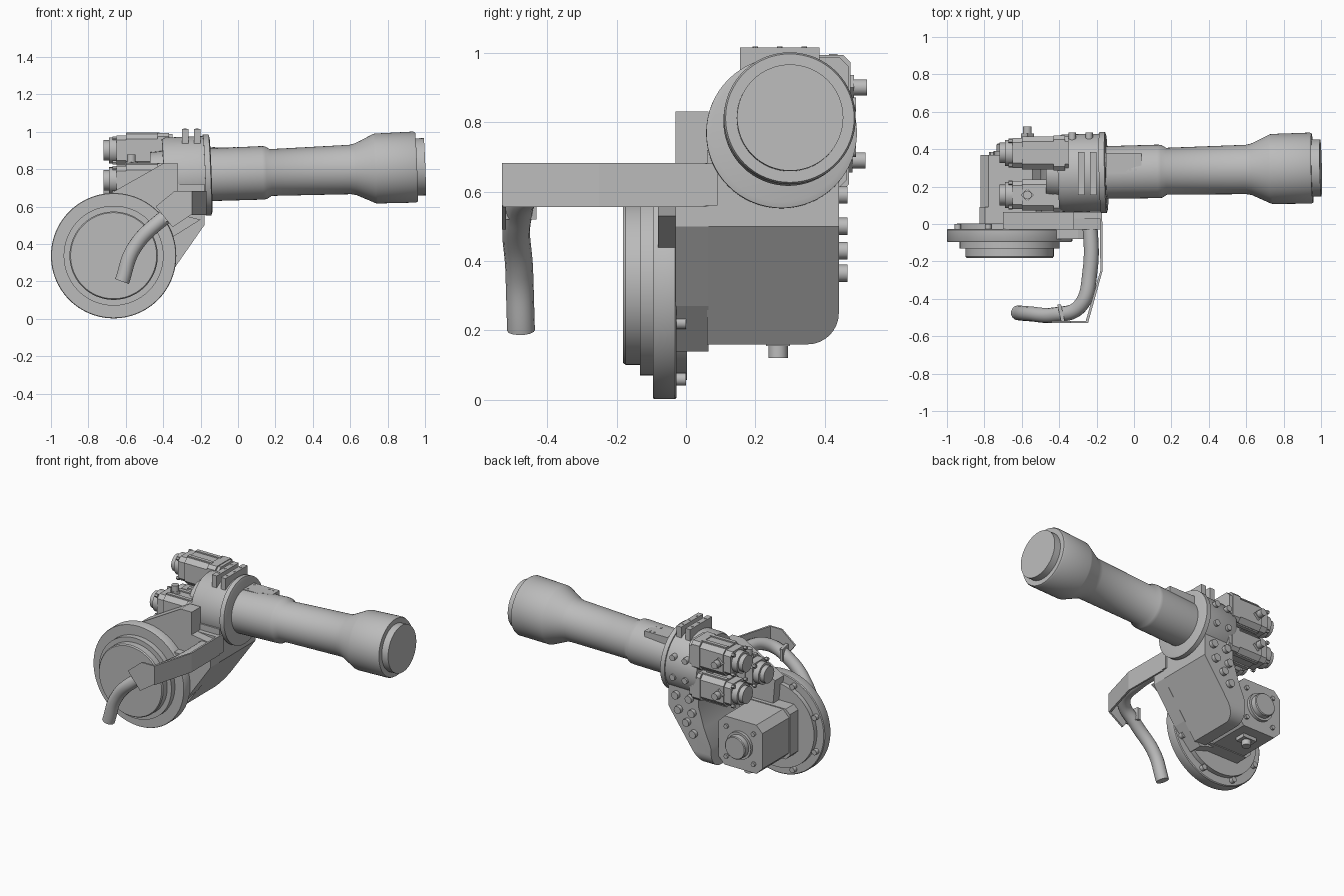
import bpy, bmesh, math
from mathutils import Vector

old = bpy.data.objects.get("Cube")
if old:
    bpy.data.objects.remove(old, do_unlink=True)

grey = bpy.data.materials.new("plain grey")
grey.use_nodes = True
grey.diffuse_color = (0.5, 0.5, 0.5, 1)
grey.node_tree.nodes["Principled BSDF"].inputs["Base Color"].default_value = (0.5, 0.5, 0.5, 1)


def finish(name, bm, smooth=False):
    bmesh.ops.recalc_face_normals(bm, faces=bm.faces)
    mesh = bpy.data.meshes.new(name)
    bm.to_mesh(mesh)
    bm.free()
    mesh.materials.append(grey)
    obj = bpy.data.objects.new(name, mesh)
    bpy.context.collection.objects.link(obj)
    if smooth:
        bpy.ops.object.select_all(action='DESELECT')
        obj.select_set(True)
        bpy.context.view_layer.objects.active = obj
        bpy.ops.object.shade_smooth_by_angle(angle=math.radians(35))
    return obj


def lathe(name, start, axis, profile, sides=48):
    """Revolve (distance, radius) pairs about an axis, with flat ends."""
    bm = bmesh.new()
    turn = Vector(axis).to_track_quat('Z', 'Y')
    rings = []
    for d, r in profile:
        ring = []
        for i in range(sides):
            a = math.tau * i / sides
            p = turn @ Vector((r * math.cos(a), r * math.sin(a), d))
            ring.append(bm.verts.new(p + Vector(start)))
        rings.append(ring)
    for lo, hi in zip(rings, rings[1:]):
        for i in range(sides):
            j = (i + 1) % sides
            bm.faces.new((lo[i], lo[j], hi[j], hi[i]))
    bm.faces.new(rings[0])
    bm.faces.new(rings[-1])
    return finish(name, bm, True)


def peg(name, start, axis, length, r, sides=16):
    return lathe(name, start, axis, [(0, r), (length, r)], sides)


def prism_mesh(points, place, lo, hi):
    """Extrude a 2D outline between two depths; place maps (u, v, depth) to space."""
    bm = bmesh.new()
    a = [bm.verts.new(place(u, v, lo)) for u, v in points]
    b = [bm.verts.new(place(u, v, hi)) for u, v in points]
    bm.faces.new(a)
    bm.faces.new(b)
    for i in range(len(a)):
        j = (i + 1) % len(a)
        bm.faces.new((a[i], a[j], b[j], b[i]))
    return bm


def along_x(u, v, d): return (d, u, v)
def along_y(u, v, d): return (u, d, v)
def along_z(u, v, d): return (u, v, d)


def box(name, x, y, z):
    return finish(name, prism_mesh([(x[0], y[0]), (x[1], y[0]), (x[1], y[1]), (x[0], y[1])],
                                   along_z, *z))


def octagon(cu, cv, half, cut):
    k = half - cut
    return [(cu + u, cv + v) for u, v in ((half, k), (k, half), (-k, half), (-half, k),
                                          (-half, -k), (-k, -half), (k, -half), (half, -k))]


# Forearm tube, slightly tilted
tube_start = Vector((-0.4, 0.27, 0.76))
tube_axis = (Vector((1.0, 0.3, 0.813)) - tube_start).normalized()
lathe("forearm_tube", tube_start, tube_axis,
      [(0.2, 0.14), (0.53, 0.143), (0.55, 0.141), (0.575, 0.125), (1.0, 0.132), (1.03, 0.138),
       (1.13, 0.185), (1.14, 0.187), (1.345, 0.19), (1.355, 0.185), (1.355, 0.153),
       (1.4, 0.153)], 64)
lathe("wrist_collar", tube_start, tube_axis,
      [(0, 0.2), (0.02, 0.208), (0.22, 0.208), (0.22, 0.217), (0.25, 0.217), (0.255, 0.2)], 64)
box("tube_top_plate", (-0.15, 0.04), (0.27, 0.38), (0.8, 0.915))
for x in (-0.13, -0.02, 0.01):
    for y in (0.29, 0.36):
        peg("plate_screw", (x, y, 0.91), (0, 0, 1), 0.008, 0.007, 8)

# Clamps over the collar
for x in (-0.3, -0.235):
    box("collar_clamp", (x, x + 0.035), (0.155, 0.385), (0.9, 1.015))
    for y in (0.2, 0.27, 0.34):
        peg("clamp_screw", (x + 0.017, y, 1.01), (0, 0, 1), 0.008, 0.008, 8)

# Elbow body with sloped face and rounded lower back corner
body = prism_mesh([(-0.18, 0.72), (-0.18, 0.5), (-0.42, 0.16), (-0.5, 0.16), (-0.49, 0.3),
                   (-0.44, 0.42), (-0.4, 0.55), (-0.4, 0.72)], along_y, 0.06, 0.44)
corner = [e for e in body.edges
          if all(v.co.y > 0.4 and v.co.z < 0.2 for v in e.verts)]
bmesh.ops.bevel(body, geom=corner, offset=0.09, segments=8, profile=0.5, affect='EDGES')
finish("elbow_body", body, True)

# Front bracket joining the disc to the elbow body
finish("front_bracket", prism_mesh(
    [(-0.7, 0.66), (-0.4, 0.83), (-0.32, 0.83), (-0.32, 0.68), (-0.18, 0.66), (-0.18, 0.5),
     (-0.34, 0.27), (-0.46, 0.14), (-0.66, 0.2)], along_y, -0.03, 0.065))
finish("bracket_rib", prism_mesh(
    [(-0.45, 0.56), (-0.3, 0.555), (-0.2, 0.53), (-0.36, 0.43), (-0.45, 0.4)],
    along_y, -0.08, 0.0))

# Shoulder disc, stepped along its axis
lathe("shoulder_disc", (-0.665, -0.182, 0.337), (0, 1, 0),
      [(0, 0.23), (0.008, 0.236), (0.05, 0.236), (0.05, 0.267), (0.087, 0.267), (0.087, 0.332),
       (0.092, 0.335), (0.15, 0.335), (0.155, 0.33), (0.155, 0.28), (0.185, 0.28)], 96)
for i in range(8):
    a = math.tau * (i + 0.5) / 8
    peg("disc_bolt", (-0.665 + 0.3 * math.cos(a), -0.03, 0.337 + 0.3 * math.sin(a)),
        (0, 1, 0), 0.03, 0.018)

# Large motor behind the disc
finish("shoulder_motor", prism_mesh(octagon(-0.66, 0.34, 0.162, 0.045), along_y, 0.08, 0.37))
finish("shoulder_motor_flange", prism_mesh(octagon(-0.66, 0.34, 0.167, 0.03), along_y, -0.01, 0.09))
lathe("shoulder_motor_cap", (-0.66, 0.37, 0.34), (0, 1, 0),
      [(0, 0.09), (0.02, 0.09), (0.02, 0.075), (0.055, 0.075), (0.06, 0.07)], 32)
for sx in (-1, 1):
    for sz in (-1, 1):
        peg("shoulder_motor_bolt", (-0.66 + 0.1 * sx, 0.365, 0.34 + 0.1 * sz),
            (0, 1, 0), 0.02, 0.015, 6)
box("shoulder_plug_base", (-0.7, -0.6), (0.23, 0.3), (0.155, 0.2))
peg("shoulder_plug", (-0.65, 0.265, 0.16), (0, 0, -1), 0.04, 0.028)


# Three wrist motors facing back along -x
def wrist_motor(label, y, z, half, plug):
    finish(label + "_motor_body", prism_mesh(octagon(y, z, half, 0.028), along_x, -0.6, -0.35))
    finish(label + "_motor_flange", prism_mesh(octagon(y, z, half + 0.005, 0.02),
                                               along_x, -0.43, -0.37))
    finish(label + "_motor_end", prism_mesh(octagon(y, z, half - 0.008, 0.025),
                                            along_x, -0.65, -0.59))
    lathe(label + "_motor_cap", (-0.64, y, z), (-1, 0, 0),
          [(0, 0.07), (0.05, 0.07), (0.05, 0.055), (0.08, 0.055)], 32)
    for s in (-1, 1):
        for t in (-1, 1):
            k = half * 0.5
            box(label + "_motor_rail", (-0.6, -0.42), (y + s * k - 0.012, y + s * k + 0.012),
                (z + t * half - 0.008, z + t * half + 0.008))
            peg(label + "_motor_bolt", (-0.65, y + s * 0.065, z + t * 0.065),
                (-1, 0, 0), 0.02, 0.012, 6)
    p = Vector((-0.57, y, z)) + Vector(plug) * (half - 0.015)
    peg(label + "_plug_base", p, plug, 0.03, 0.035, 4)
    peg(label + "_plug", p, plug, 0.068, 0.023)


wrist_motor("upper", 0.38, 0.9, 0.088, (0, 1, 0))
wrist_motor("lower", 0.38, 0.69, 0.084, (0, 1, 0))
wrist_motor("front", 0.155, 0.74, 0.084, (0, 0, 1))
lathe("wrist_gear_cover", (-0.47, 0.27, 0.77), (1, 0, 0), [(0, 0.12), (0.09, 0.13)], 32)

# Bolts on the rear faces
for x, z in ((-0.26, 0.5), (-0.32, 0.43), (-0.37, 0.365), (-0.36, 0.5), (-0.24, 0.59), (-0.34, 0.59)):
    peg("body_bolt", (x, 0.43, z), (0, 1, 0), 0.035, 0.025, 12)
for x in (-0.33, -0.24):
    for z in (0.72, 0.85):
        peg("collar_bolt", (x, 0.45, z), (0, 1, 0), 0.04, 0.02, 12)


# Guard strip bent around the hose
path = [(-0.19, 0.08), (-0.17, 0.05), (-0.168, -0.25), (-0.245, -0.527), (-0.26, -0.527),
        (-0.257, -0.515), (-0.18, -0.25), (-0.182, 0.05), (-0.19, 0.06)]
finish("hose_guard", prism_mesh(path, along_z, 0.555, 0.682))
finish("hose_guard_end", prism_mesh(
    [(-0.245, 0.682), (-0.34, 0.682), (-0.44, 0.6), (-0.35, 0.49), (-0.245, 0.56)],
    along_y, -0.53, -0.518))
finish("hose_clamp", prism_mesh([(-0.39, -0.52), (-0.41, -0.43), (-0.39, -0.43), (-0.37, -0.52)],
                                along_z, 0.52, 0.6))
finish("guard_mount", prism_mesh([(-0.4, 0.63), (-0.34, 0.68), (-0.17, 0.68), (-0.17, 0.56),
                                  (-0.3, 0.56)], along_y, 0.03, 0.09))

# Bent hose
curve = bpy.data.curves.new("cable_hose", 'CURVE')
curve.dimensions = '3D'
curve.bevel_depth = 0.04
curve.bevel_resolution = 5
curve.use_fill_caps = True
curve.materials.append(grey)
spline = curve.splines.new('BEZIER')
stops = [(-0.24, 0.08, 0.62), (-0.235, -0.25, 0.62), (-0.29, -0.44, 0.6), (-0.42, -0.485, 0.52),
         (-0.56, -0.48, 0.37), (-0.62, -0.475, 0.2)]
spline.bezier_points.add(len(stops) - 1)
for point, co in zip(spline.bezier_points, stops):
    point.co = co
    point.handle_left_type = point.handle_right_type = 'AUTO'
hose = bpy.data.objects.new("cable_hose", curve)
bpy.context.collection.objects.link(hose)
